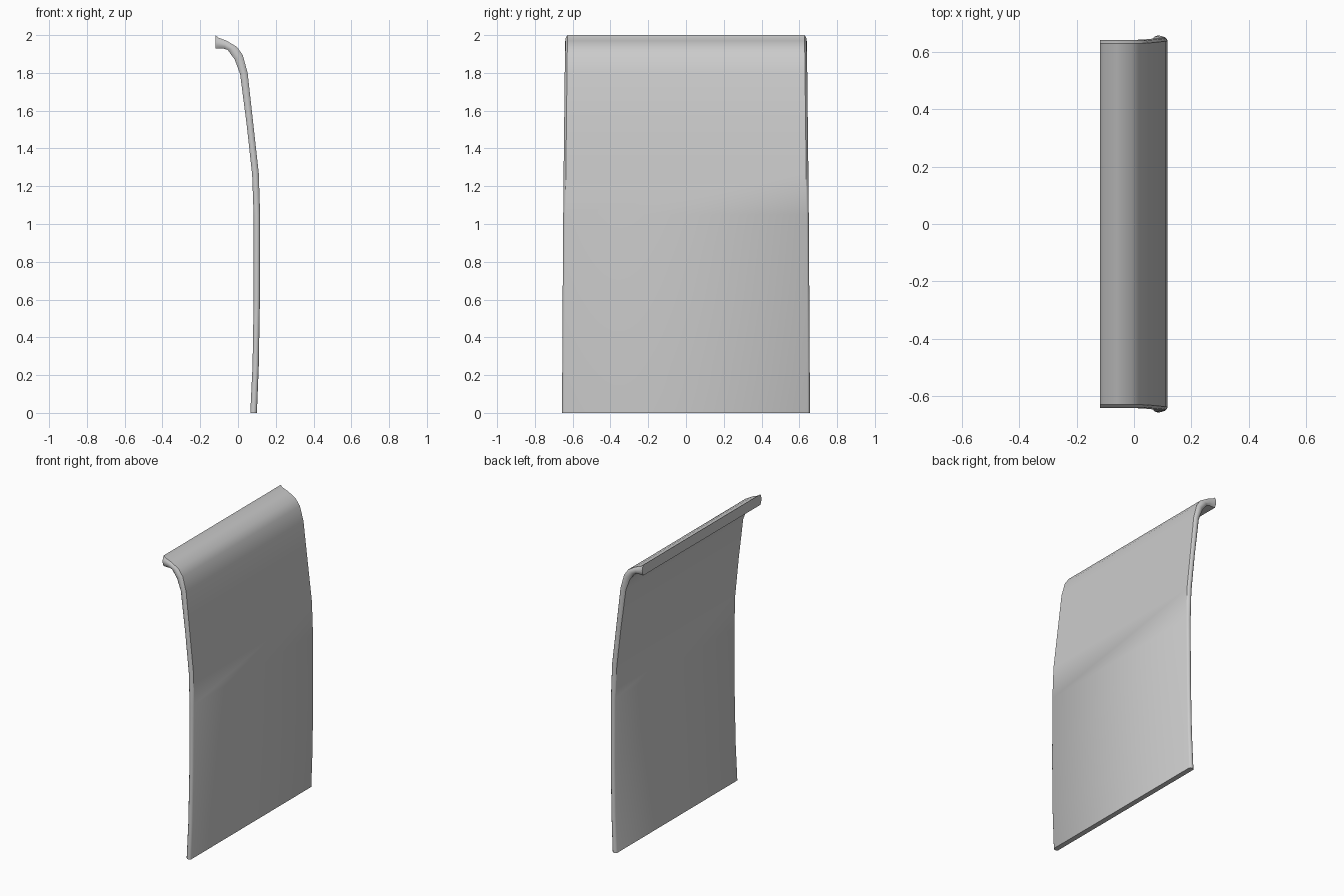
import bpy, bmesh

if "Cube" in bpy.data.objects:
    bpy.data.objects.remove(bpy.data.objects["Cube"])

# Side profile stations: outer (x, z), inner (x, z), half width
stations = [
    ((0.100, 0.00), (0.065, 0.00), 0.656),
    ((0.110, 0.25), (0.077, 0.25), 0.655),
    ((0.116, 0.60), (0.083, 0.60), 0.653),
    ((0.117, 1.05), (0.083, 1.04), 0.650),
    ((0.110, 1.27), (0.075, 1.26), 0.648),
    ((0.081, 1.53), (0.046, 1.525), 0.645),
    ((0.051, 1.80), (0.011, 1.795), 0.642),
    ((0.025, 1.895), (-0.018, 1.872), 0.641),
    ((-0.006, 1.938), (-0.055, 1.922), 0.640),
    ((-0.060, 1.970), (-0.075, 1.928), 0.640),
    ((-0.105, 1.987), (-0.105, 1.928), 0.640),
    ((-0.119, 2.000), (-0.119, 1.928), 0.640),
]
# Rounded edge: fraction across thickness, inset from the full width
edge = [(0.0, 0.012), (0.22, 0.003), (0.5, 0.0), (0.78, 0.003), (1.0, 0.012)]

# Curved panel with rolled top lip
bm = bmesh.new()
rings = []
for o, i, w in stations:
    ring = []
    for side, pts in ((1, edge), (-1, edge[::-1])):
        for t, inset in pts:
            ring.append(bm.verts.new((o[0] + (i[0] - o[0]) * t,
                                      side * (w - inset),
                                      o[1] + (i[1] - o[1]) * t)))
    rings.append(ring)
for a, b in zip(rings, rings[1:]):
    n = len(a)
    for k in range(n):
        bm.faces.new((a[k], a[(k + 1) % n], b[(k + 1) % n], b[k]))
bm.faces.new(rings[0])
bm.faces.new(rings[-1])
bmesh.ops.recalc_face_normals(bm, faces=bm.faces)

mesh = bpy.data.meshes.new("curved_panel")
bm.to_mesh(mesh)
bm.free()
panel = bpy.data.objects.new("curved_panel", mesh)
bpy.context.collection.objects.link(panel)

bpy.context.view_layer.objects.active = panel
panel.select_set(True)
bpy.ops.object.shade_smooth_by_angle(angle=0.7)
